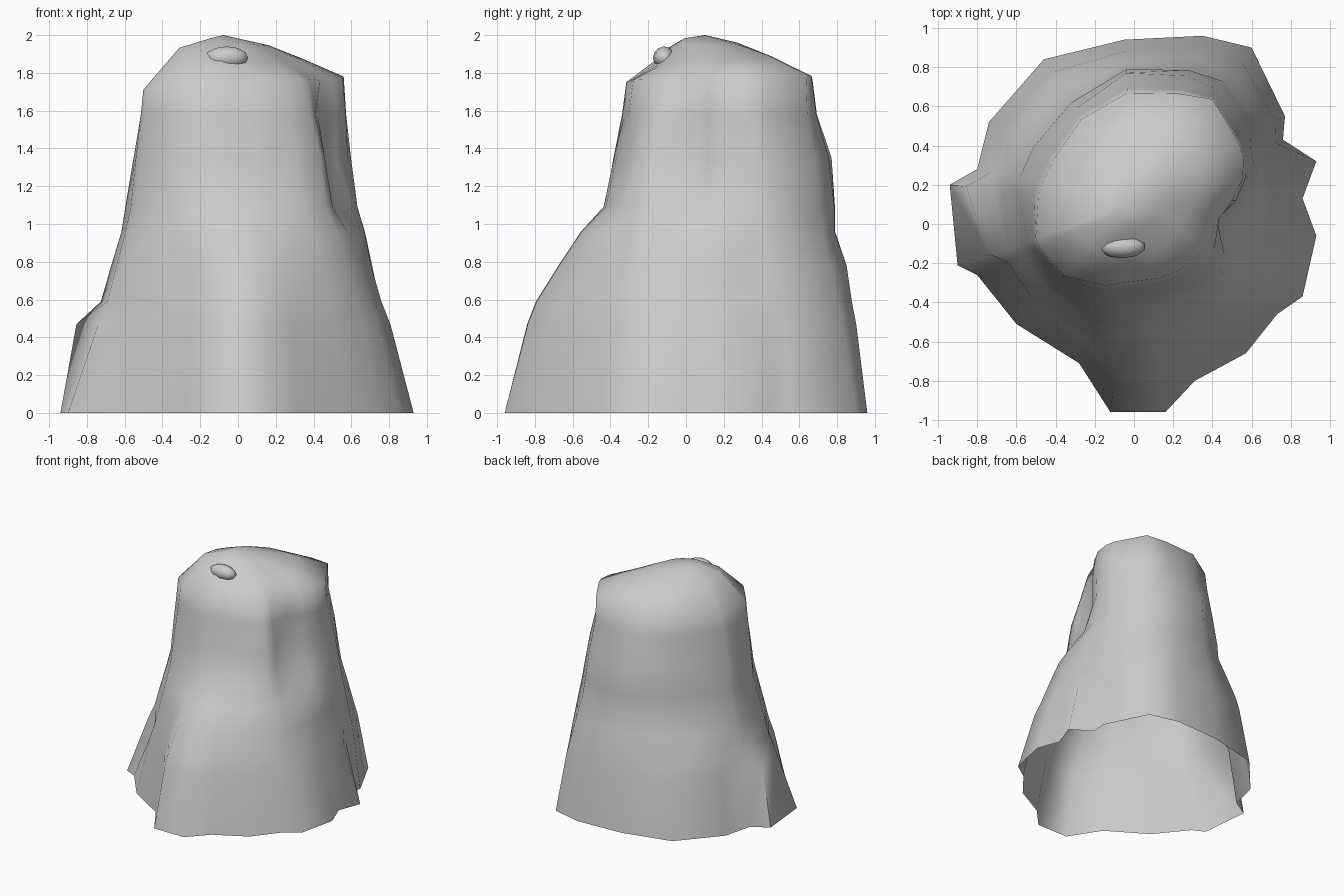
import bpy
import bmesh
from math import atan2, cos, sin, hypot
from mathutils import Vector

cube = bpy.data.objects.get("Cube")
if cube:
    bpy.data.objects.remove(cube, do_unlink=True)

stone = bpy.data.materials.new("grey stone")
stone.use_nodes = True
grey = (0.6, 0.6, 0.6, 1)
stone.diffuse_color = grey
stone.node_tree.nodes["Principled BSDF"].inputs["Base Color"].default_value = grey

CENTRE_Y = 0.1

# Ragged foot outline, counter-clockwise from the +x side
foot = [(.86, .13), (.93, .32), (.76, .43), (.77, .55), (.6, .9), (.35, .96),
        (-.05, .94), (-.46, .84), (-.74, .52), (-.8, .28), (-.94, .2),
        (-.9, -.21), (-.8, -.26), (-.6, -.51), (-.28, -.71), (-.12, -.96),
        (.16, -.96), (.31, -.8), (.57, -.66), (.73, -.46), (.86, -.37), (.93, -.06)]
angles = [atan2(y - CENTRE_Y, x) for x, y in foot]
foot_r = [hypot(x, y - CENTRE_Y) for x, y in foot]

# Radius of each column of the body at the main heights
skirt_r = [.74, .77, .77, .82, .88, .84, .76, .76, .74, .72, .73,
           .73, .71, .71, .74, .9, .9, .82, .82, .8, .8, .77]
ledge_r = [.67, .69, .71, .75, .78, .74, .69, .62, .6, .62, .62,
           .63, .62, .62, .63, .66, .66, .66, .67, .66, .66, .66]
waist_r = [.6, .65, .68, .73, .76, .74, .69, .61, .59, .6, .6,
           .6, .59, .59, .56, .54, .53, .53, .56, .59, .57, .53]
rim_r = [.5, .57, .61, .62, .67, .61, .57, .51, .47, .48, .49,
         .53, .53, .51, .44, .4, .39, .4, .41, .42, .43, .44]


def blend(a, b, t, changes):
    """Mix two rings, then push chosen columns in or out."""
    ring = [p + (q - p) * t for p, q in zip(a, b)]
    for column, offset in changes.items():
        ring[column] += offset
    return ring


def flat(z):
    return lambda x, y: z


def rim_height(x, y):
    return 1.73 + .06 * x + .07 * abs(y - CENTRE_Y)


def crown_height(x, y):
    """Crown falls to both sides of its diagonal ridge, and more at the front."""
    dy = y - CENTRE_Y
    return 1.93 - .1 * x - .13 * abs(x - dy) - .3 * max(0, -dy - .1)


def summit_height(x, y):
    return 1.97 - .12 * x - .06 * abs(x - y + CENTRE_Y)


# Each ring: radii and height rule; the side lump, pocket and groove are offsets
rings = [
    (foot_r, flat(0)),
    (blend(foot_r, skirt_r, .72, {10: .07, 11: -.01, 12: -.04}), flat(.47)),
    (skirt_r, flat(.59)),
    (blend(skirt_r, ledge_r, .5, {5: .02}), flat(.78)),
    (ledge_r, flat(.96)),
    (waist_r, flat(1.09)),
    (blend(waist_r, rim_r, .4, {0: -.04, 1: -.02, 5: .02, 6: .03, 19: .03, 20: .01, 21: -.06}), flat(1.35)),
    (blend(waist_r, rim_r, .8, {3: -.01, 4: -.01, 19: .03, 20: .01, 21: -.03}), flat(1.58)),
    (rim_r, rim_height),
    ([r * .62 for r in rim_r], crown_height),
    ([r * .3 for r in rim_r], summit_height),
]


def finish(bm, name, angle):
    bmesh.ops.recalc_face_normals(bm, faces=bm.faces)
    mesh = bpy.data.meshes.new(name)
    bm.to_mesh(mesh)
    bm.free()
    mesh.materials.append(stone)
    ob = bpy.data.objects.new(name, mesh)
    bpy.context.collection.objects.link(ob)
    bpy.ops.object.select_all(action='DESELECT')
    ob.select_set(True)
    bpy.context.view_layer.objects.active = ob
    bpy.ops.object.shade_smooth_by_angle(angle=angle)


# Rock body: open at the foot, closed over the top
bm = bmesh.new()
loops = []
for radii, height in rings:
    loop = []
    for r, a in zip(radii, angles):
        x, y = r * cos(a), CENTRE_Y + r * sin(a)
        loop.append(bm.verts.new((x, y, height(x, y))))
    loops.append(loop)
count = len(angles)
for low, high in zip(loops, loops[1:]):
    for i in range(count):
        j = (i + 1) % count
        bm.faces.new((low[i], low[j], high[j], high[i]))
peak = bm.verts.new((-.08, CENTRE_Y, 2))
for i in range(count):
    bm.faces.new((loops[-1][i], loops[-1][(i + 1) % count], peak))
finish(bm, "rock_body", 1.2)

# Small knob on the front of the crown
bm = bmesh.new()
bmesh.ops.create_uvsphere(bm, u_segments=10, v_segments=6, radius=1)
bmesh.ops.scale(bm, vec=(.12, .06, .06), verts=bm.verts)
bmesh.ops.translate(bm, vec=Vector((-.06, -.115, 1.88)), verts=bm.verts)
finish(bm, "crown_knob", 1.2)
